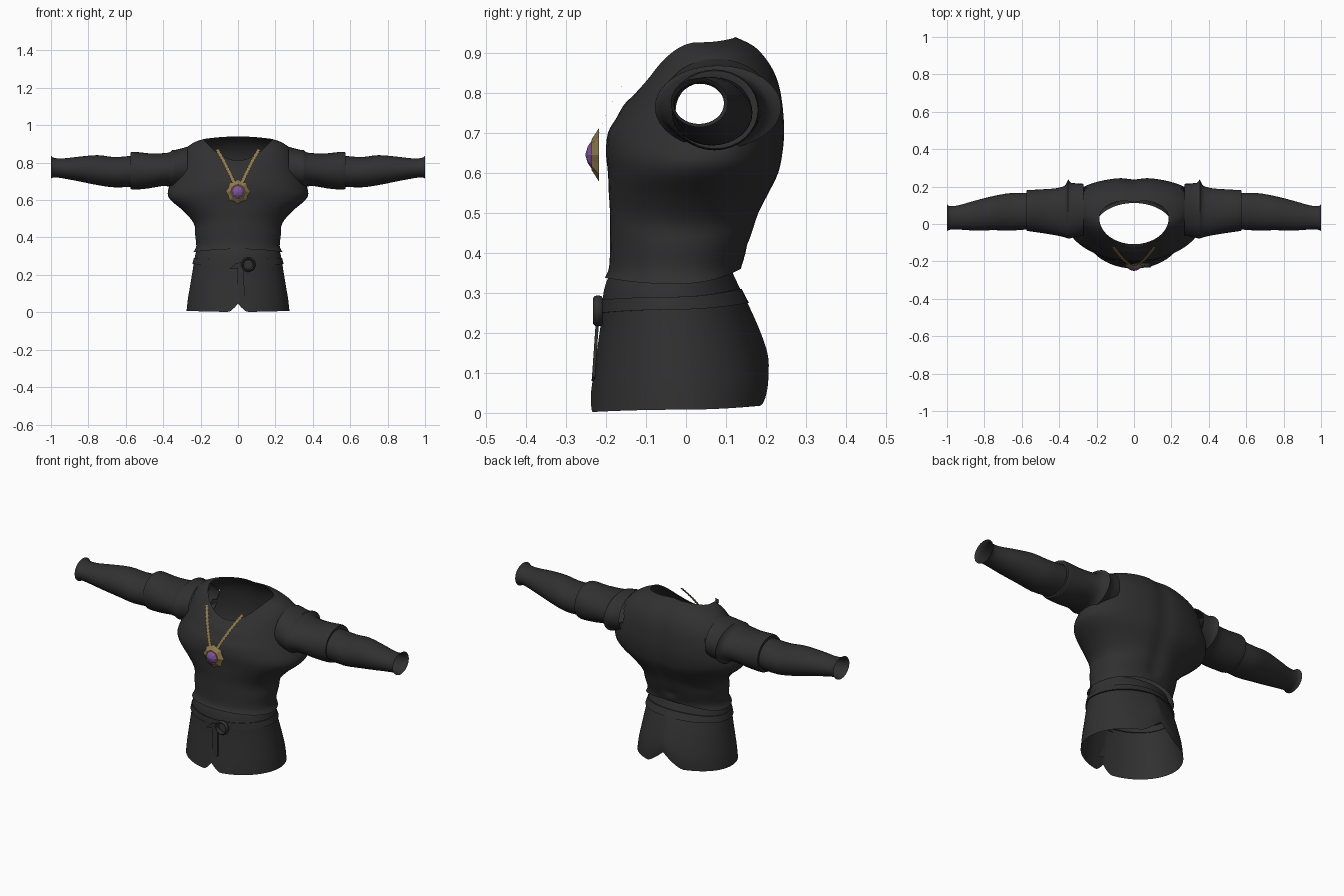
import bpy, bmesh, math
from mathutils import Vector

if "Cube" in bpy.data.objects:
    bpy.data.objects.remove(bpy.data.objects["Cube"])


def material(name, rgb):
    m = bpy.data.materials.new(name)
    m.diffuse_color = (*rgb, 1)
    m.use_nodes = True
    m.node_tree.nodes["Principled BSDF"].inputs["Base Color"].default_value = m.diffuse_color
    return m


CLOTH = material("charcoal_cloth", (0.030, 0.030, 0.030))
GOLD = material("old_gold", (0.27, 0.19, 0.075))
PURPLE = material("purple_gem", (0.22, 0.09, 0.34))


def finish(name, bm, mat, smooth=True):
    bmesh.ops.recalc_face_normals(bm, faces=bm.faces)
    me = bpy.data.meshes.new(name)
    bm.to_mesh(me)
    bm.free()
    ob = bpy.data.objects.new(name, me)
    bpy.context.collection.objects.link(ob)
    me.materials.append(mat)
    if smooth:
        bpy.ops.object.select_all(action='DESELECT')
        ob.select_set(True)
        bpy.context.view_layer.objects.active = ob
        bpy.ops.object.shade_smooth_by_angle(angle=math.radians(45))
    return ob


def refine(rows, n):
    """Catmull-Rom interpolation between section rows."""
    out = []
    for i in range(len(rows) - 1):
        a, b, c, d = (rows[max(i - 1, 0)], rows[i], rows[i + 1],
                      rows[min(i + 2, len(rows) - 1)])
        for k in range(n):
            t = k / n
            out.append([0.5 * (2*q + (r - p)*t + (2*p - 5*q + 4*r - s)*t*t
                               + (3*q - p - 3*r + s)*t**3)
                        for p, q, r, s in zip(a, b, c, d)])
    return out + [rows[-1]]


def loft(rings, closed=False):
    bm = bmesh.new()
    vs = [[bm.verts.new(p) for p in r] for r in rings]
    n = len(vs[0])
    pairs = list(zip(vs, vs[1:])) + ([(vs[-1], vs[0])] if closed else [])
    for a, b in pairs:
        for i in range(n):
            j = (i + 1) % n
            bm.faces.new((a[i], a[j], b[j], b[i]))
    return bm


def body_ring(row, n, back_pow=1.0):
    """Oval section: half width, centre y, front y, back y, then front/side/back z."""
    hw, yc, yf, yb, zf, zs, zb = row
    pts = []
    for i in range(n):
        a = 2 * math.pi * i / n
        c, s = math.cos(a), math.sin(a)
        y = yc + (yb - yc) * s ** back_pow if s > 0 else yc + (yc - yf) * s
        z = zs + ((zb if s > 0 else zf) - zs) * s * s
        pts.append(Vector((hw * c, y, z)))
    return pts


# Bodice, from waist hem up to the scooped neckline
rows = [(.238, -.03, -.203, .137, .338, .322, .360),
        (.223, -.03, -.192, .145, .365, .355, .385),
        (.230, -.02, -.190, .168, .430, .420, .440),
        (.236, -.01, -.190, .188, .500, .475, .500),
        (.290, .01, -.193, .212, .550, .540, .550),
        (.355, .03, -.195, .235, .600, .595, .600),
        (.376, .05, -.200, .245, .650, .635, .650),
        (.360, .08, -.195, .249, .700, .700, .700),
        (.340, .09, -.175, .246, .735, .760, .760),
        (.315, .09, -.155, .236, .770, .820, .820),
        (.280, .07, -.135, .215, .790, .875, .870),
        (.235, .05, -.120, .178, .805, .908, .915),
        (.185, .03, -.108, .130, .812, .926, .940)]
rings = [body_ring(r, 64, .85) for r in refine(rows, 3)]
for r in rings:
    for p in r:
        if p.y > 0 and p.z > .4:                       # spine hollow
            p.y -= .012 * math.exp(-(p.x / .045) ** 2)
bm = loft(rings)
holes = [f for f in bm.faces                           # armholes
         if abs(f.calc_center_median().x) > .2
         and ((f.calc_center_median().y - .08) / .115) ** 2
         + ((f.calc_center_median().z - .768) / .085) ** 2 < 1]
bmesh.ops.delete(bm, geom=holes, context='FACES')
finish("bodice", bm, CLOTH)

# Skirt with a small front notch and a wider rounded back notch
rows = [(.213, -.03, -.185, .112, .36, .36, .36),
        (.230, -.035, -.205, .130, .30, .30, .31),
        (.243, -.03, -.211, .165, .22, .22, .22),
        (.258, -.025, -.222, .194, .13, .13, .13),
        (.268, -.02, -.230, .206, .07, .07, .07),
        (.275, -.015, -.238, .206, .002, .008, .02)]
rings = [body_ring(r, 120) for r in refine(rows, 3)]
for r in rings:
    for p in r:
        if p.y < 0:
            hem = .045 * max(0, 1 - abs(p.x) / .05) ** 1.4
        else:
            hem = .08 * max(0, 1 - abs(p.x) / .11) ** 1.3
        p.z = hem + p.z * (.36 - hem) / .36
finish("skirt", loft(rings), CLOTH)

# Belt band
rows = [(.225, -.034, -.200, .128, .283, .290, .310),
        (.236, -.034, -.211, .139, .283, .290, .310),
        (.244, -.033, -.214, .157, .250, .258, .275),
        (.234, -.033, -.203, .146, .250, .258, .275)]
finish("belt", loft([body_ring(r, 64) for r in rows]), CLOTH)

# Belt ring: torus facing forward
rings = []
for i in range(28):
    a = 2 * math.pi * i / 28
    ring = []
    for k in range(8):
        b = 2 * math.pi * k / 8
        rad = .032 + .007 * math.cos(b)
        ring.append((.055 + rad * math.cos(a), -.22 + .012 * math.sin(b),
                     .255 + rad * math.sin(a)))
    rings.append(ring)
finish("belt_ring", loft(rings, closed=True), CLOTH)


def slab(name, corners, depth):
    """Thin plate facing forward from front (x, y, z) corners."""
    bm = bmesh.new()
    f = bm.faces.new([bm.verts.new(c) for c in corners])
    ext = bmesh.ops.extrude_face_region(bm, geom=[f])
    vs = [g for g in ext['geom'] if isinstance(g, bmesh.types.BMVert)]
    bmesh.ops.translate(bm, verts=vs, vec=(0, depth, 0))
    finish(name, bm, CLOTH, False)


slab("belt_tail", [(-.004, -.224, .25), (.03, -.224, .25), (.035, -.235, .09),
                   (.017, -.236, .08), (.0, -.235, .09)], .008)
slab("belt_knot", [(-.045, -.222, .232), (.025, -.222, .238),
                   (.025, -.222, .268), (-.01, -.222, .262)], .015)


def sleeve(name, rows, side, steps):
    rings = []
    for x, yf, yb, zb, zt in refine(rows, steps):
        ring = []
        for i in range(32):
            a = 2 * math.pi * i / 32
            ring.append((side * x, (yf + yb) / 2 + (yb - yf) / 2 * math.cos(a),
                         (zb + zt) / 2 + (zt - zb) / 2 * math.sin(a)))
        rings.append(ring)
    finish(name, loft(rings), CLOTH)


# Sleeves: x, front y, back y, bottom z, top z
upper = [(.270, -.060, .215, .665, .885), (.335, -.075, .220, .665, .868),
         (.352, -.078, .238, .660, .868), (.366, -.072, .208, .672, .855),
         (.410, -.062, .192, .674, .850), (.480, -.050, .186, .662, .850),
         (.550, -.040, .182, .656, .858), (.575, -.035, .180, .660, .855),
         (.573, -.026, .164, .672, .838)]
fore = [(.555, -.028, .165, .672, .838), (.660, -.035, .165, .668, .830),
        (.750, -.033, .150, .680, .840), (.850, -.035, .125, .700, .832),
        (.930, -.030, .102, .715, .823), (.982, -.030, .095, .722, .825),
        (1.00, -.038, .105, .714, .837)]
for side, tag in ((-1, "left"), (1, "right")):
    sleeve("upper_sleeve_" + tag, upper, side, 2)
    sleeve("forearm_sleeve_" + tag, fore, side, 3)

# Necklace chains: flat ribbons with scalloped link edges
path = [(.112, -.120, .872), (.078, -.165, .810), (.045, -.200, .745),
        (.022, -.219, .695)]
pts = [Vector(p) for p in refine(path, 9)]
for side, tag in ((-1, "left"), (1, "right")):
    bm = bmesh.new()
    prev = None
    for i, p in enumerate(pts):
        t = (pts[min(i + 1, len(pts) - 1)] - pts[max(i - 1, 0)]).normalized()
        across = Vector((1, 0, 0))
        across = (across - t * across.dot(t)).normalized()
        w = .012 if i % 2 else .007
        pair = [bm.verts.new((side * q.x, q.y, q.z))
                for q in (p - across * w, p + across * w)]
        if prev:
            bm.faces.new((prev[0], prev[1], pair[1], pair[0]))
        prev = pair
    finish("chain_" + tag, bm, GOLD, False)


def disc_ring(n, r_out, r_in, y):
    return [(r * math.sin(2 * math.pi * i / n), y,
             .645 + r * math.cos(2 * math.pi * i / n))
            for i in range(n) for r in [r_in if i % 2 else r_out]]


# Pendant setting with a scalloped rim, and a faceted pointed gem
bm = loft([disc_ring(16, .066, .056, -.218), disc_ring(16, .038, .038, -.236)])
bmesh.ops.holes_fill(bm, edges=bm.edges, sides=0)
finish("pendant_setting", bm, GOLD, False)
bm = loft([disc_ring(8, .037, .037, -.234), disc_ring(8, .022, .022, -.245),
           disc_ring(8, .003, .003, -.251)])
bmesh.ops.holes_fill(bm, edges=bm.edges, sides=0)
finish("pendant_gem", bm, PURPLE, False)
